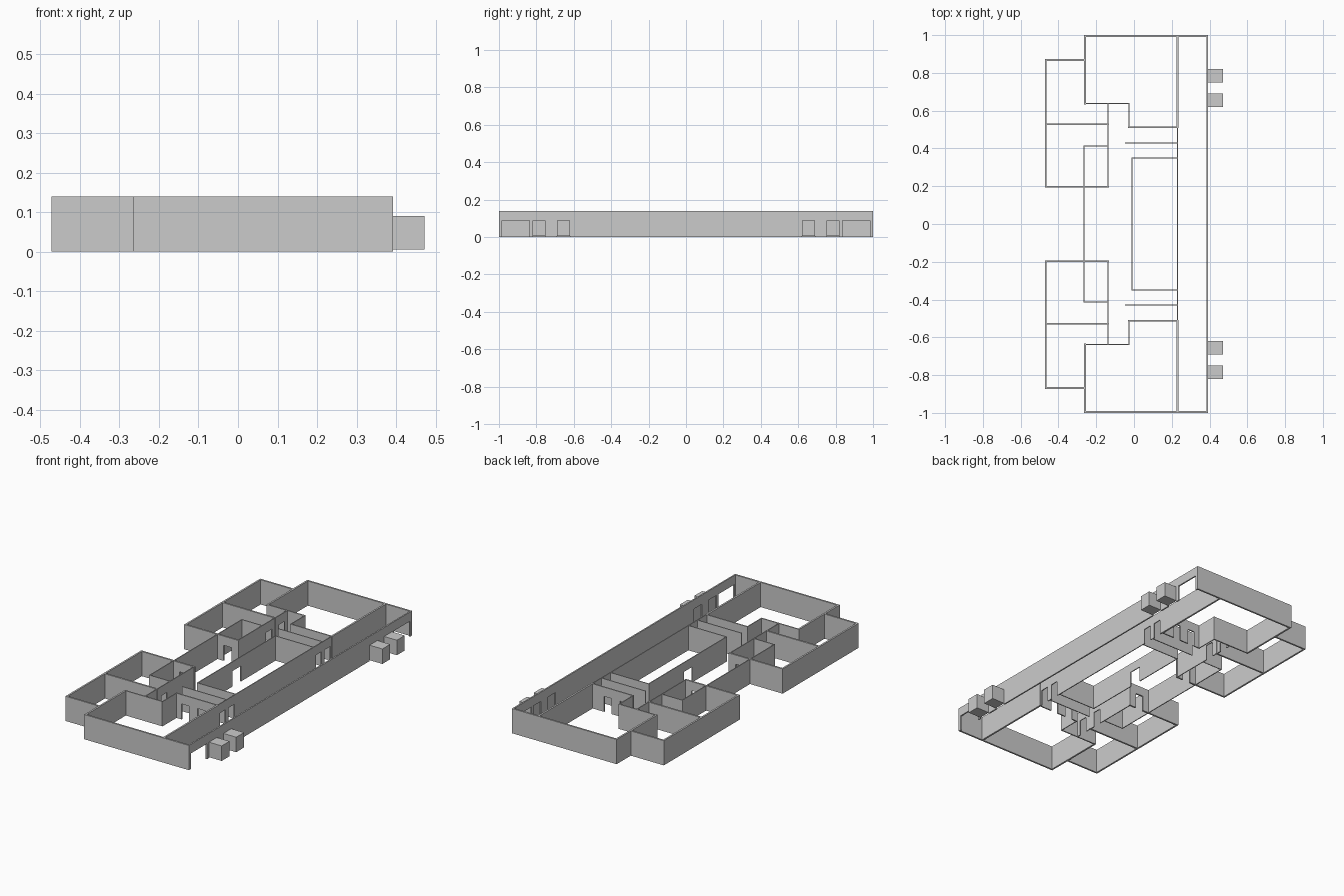
import bpy
import bmesh
from mathutils import Vector

if "Cube" in bpy.data.objects:
    bpy.data.objects.remove(bpy.data.objects["Cube"], do_unlink=True)

HEIGHT, DOOR_TOP = 0.14, 0.088
THICK, THIN = 0.01, 0.005

grey = bpy.data.materials.new("plain grey")
grey.use_nodes = True
grey.diffuse_color = (0.6, 0.6, 0.6, 1)
grey.node_tree.nodes["Principled BSDF"].inputs["Base Color"].default_value = (0.6, 0.6, 0.6, 1)


def finish(name, bm):
    bmesh.ops.recalc_face_normals(bm, faces=bm.faces)
    mesh = bpy.data.meshes.new(name)
    bm.to_mesh(mesh)
    bm.free()
    mesh.materials.append(grey)
    obj = bpy.data.objects.new(name, mesh)
    bpy.context.collection.objects.link(obj)


def wall(name, axis, at, start, end, thick, doors=()):
    """Upright wall along an axis; doors are (centre, width) notches from the floor."""
    start, end = min(start, end) - thick / 2, max(start, end) + thick / 2
    outline = [(start, 0)]
    for centre, width in sorted(doors):
        a, b = centre - width / 2, centre + width / 2
        outline += [(a, 0), (a, DOOR_TOP), (b, DOOR_TOP), (b, 0)]
    outline += [(end, 0), (end, HEIGHT), (start, HEIGHT)]
    side = at - thick / 2
    bm = bmesh.new()
    if axis == "x":
        points, push = [(s, side, z) for s, z in outline], Vector((0, thick, 0))
    else:
        points, push = [(side, s, z) for s, z in outline], Vector((thick, 0, 0))
    face = bm.faces.new([bm.verts.new(p) for p in points])
    grown = bmesh.ops.extrude_face_region(bm, geom=[face])
    moved = [v for v in grown["geom"] if isinstance(v, bmesh.types.BMVert)]
    bmesh.ops.translate(bm, verts=moved, vec=push)
    finish(name, bm)


def block(name, low, high):
    bm = bmesh.new()
    bmesh.ops.create_cube(bm, size=1)
    low, high = Vector(low), Vector(high)
    bmesh.ops.scale(bm, verts=bm.verts, vec=high - low)
    bmesh.ops.translate(bm, verts=bm.verts, vec=(low + high) / 2)
    finish(name, bm)


# Long walls that cross the middle
bays = [(0.655, 0.07), (0.785, 0.07)]
openings = bays + [(0.91, 0.145)]
wall("corridor_outer_wall", "y", 0.388, -0.995, 0.995, 0.008,
     [(s * c, w) for c, w in openings for s in (1, -1)])
wall("corridor_inner_wall", "y", 0.23, -0.51, 0.51, THIN,
     [(s * c, 0.05) for c in (0.39, 0.47) for s in (1, -1)])
wall("hall_wall", "y", -0.01, -0.349, 0.349, THIN, [(0, 0.075)])
wall("entry_wall", "y", -0.265, -0.413, 0.413, THIN)

# Walls along x: name, y, start, end, thickness, doors
ROWS = [
    ("end_wall", 0.995, -0.26, 0.387, THICK, ()),
    ("side_room_end_wall", 0.868, -0.467, -0.26, THICK, ()),
    ("large_room_step_wall", 0.638, -0.26, -0.03, 0.007, ()),
    ("side_room_divider", 0.528, -0.467, -0.137, THICK, ()),
    ("large_room_inner_wall", 0.512, -0.027, 0.23, 0.007, ((0.03, 0.045), (0.13, 0.045))),
    ("passage_wall", 0.43, -0.045, 0.23, THIN, ()),
    ("closet_wall", 0.413, -0.265, -0.137, THIN, ()),
    ("hall_end_wall", 0.349, -0.01, 0.23, THIN, ()),
    ("side_room_inner_wall", 0.197, -0.467, -0.137, THICK, ((-0.2, 0.05),)),
]
# Walls along y: name, x, start, end, thickness, doors
COLUMNS = [
    ("side_room_outer_wall", -0.467, 0.197, 0.868, THICK, ()),
    ("large_room_side_wall", -0.26, 0.638, 0.995, THICK, ()),
    ("large_room_corridor_wall", 0.23, 0.512, 0.995, THICK, ()),
    ("lobby_wall", -0.137, 0.197, 0.638, THIN, ((0.47, 0.05), (0.585, 0.05))),
    ("large_room_corner_wall", -0.027, 0.512, 0.638, THIN, ()),
]

# Both mirrored wings
for sign, wing in ((1, "back"), (-1, "front")):
    for name, y, start, end, thick, doors in ROWS:
        wall(f"{wing}_{name}", "x", sign * y, start, end, thick, doors)
    for name, x, start, end, thick, doors in COLUMNS:
        wall(f"{wing}_{name}", "y", x, sign * start, sign * end, thick,
             [(sign * c, w) for c, w in doors])
    # Box bays outside the corridor wall
    for number, (centre, width) in enumerate(bays, 1):
        y = sign * centre
        block(f"{wing}_bay_{number}", (0.39, y - width / 2, 0.005),
              (0.472, y + width / 2, 0.09))
